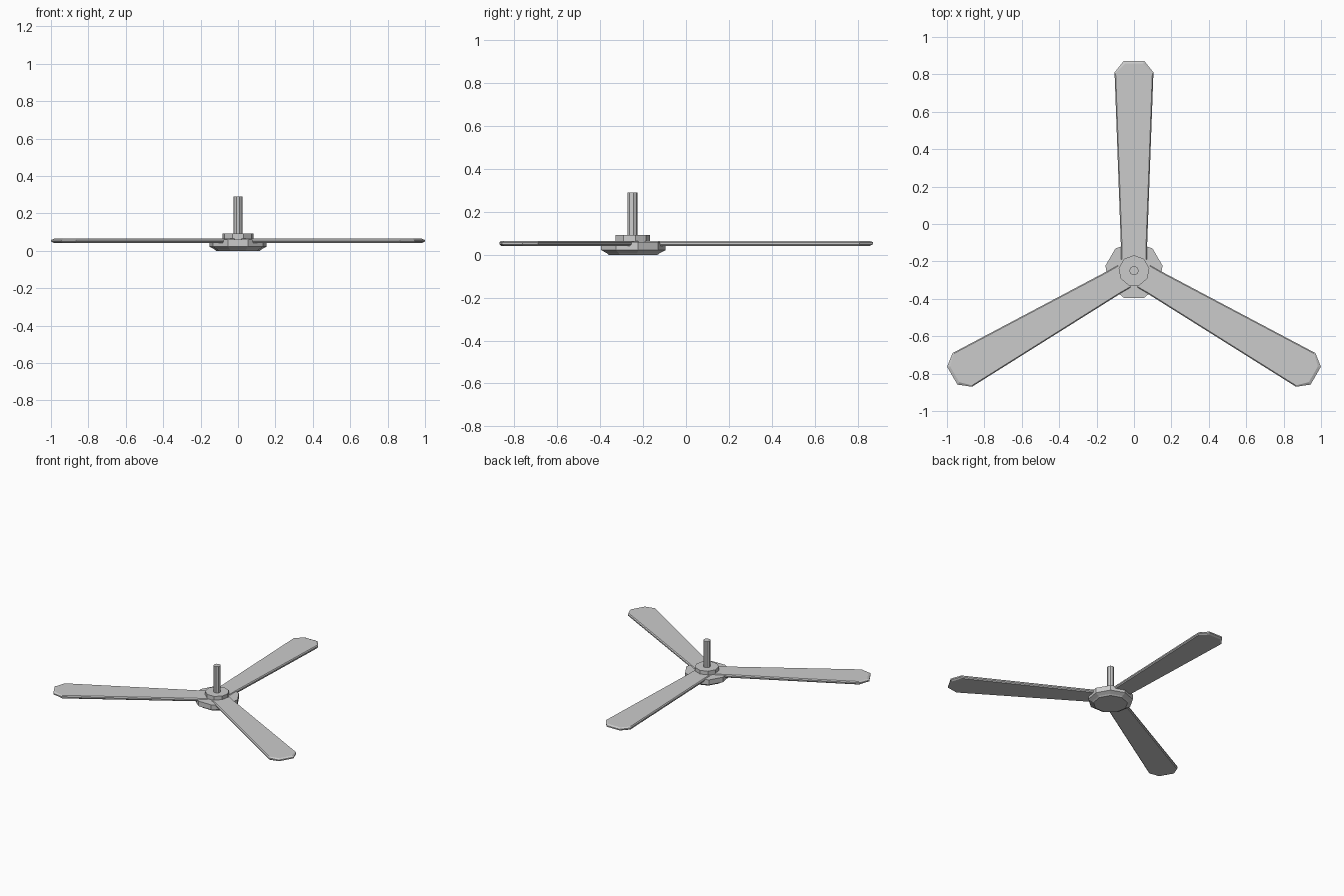
import bpy, bmesh
from math import sin, cos, pi, radians

if "Cube" in bpy.data.objects:
    bpy.data.objects.remove(bpy.data.objects["Cube"])

HUB_Y = -0.25


def loft(name, rings):
    """Closed solid from a stack of equal-length point rings, bottom to top."""
    bm = bmesh.new()
    loops = [[bm.verts.new(p) for p in ring] for ring in rings]
    n = len(loops[0])
    for a, b in zip(loops, loops[1:]):
        for i in range(n):
            j = (i + 1) % n
            bm.faces.new((a[i], a[j], b[j], b[i]))
    bm.faces.new(loops[0][::-1])
    bm.faces.new(loops[-1])
    bmesh.ops.recalc_face_normals(bm, faces=bm.faces[:])
    me = bpy.data.meshes.new(name)
    bm.to_mesh(me)
    bm.free()
    ob = bpy.data.objects.new(name, me)
    ob.location = (0, HUB_Y, 0)
    bpy.context.collection.objects.link(ob)
    return ob


def turned(name, profile, sides=9):
    """Faceted turned part from (radius, z) pairs, one corner towards +y."""
    return loft(name, [[(r * cos(pi / 2 + 2 * pi * i / sides),
                         r * sin(pi / 2 + 2 * pi * i / sides), z)
                        for i in range(sides)] for r, z in profile])


def blade_ring(z, inset):
    """Blade outline along +y: tapered sides and a clipped tip."""
    s, t = inset * 0.4, inset
    right = [(0.07 - s, 0.06), (0.07 - s, 0.13),
             (0.104 - s, 1.06 - t * 0.3), (0.055 - s, 1.122 - t)]
    return [(x, y, z) for x, y in right] + [(-x, y, z) for x, y in reversed(right)]


# Hub with chamfered underside, collar and drive rod
turned("hub", [(0.118, 0), (0.128, 0.008), (0.155, 0.022), (0.155, 0.06)])
turned("collar", [(0.083, 0.055), (0.083, 0.092)])
turned("rod", [(0.025, 0.085), (0.025, 0.29)])

# Three blades with bevelled rims
for k in range(3):
    blade = loft("blade_%d" % (k + 1), [
        blade_ring(0.042, 0.015), blade_ring(0.049, 0),
        blade_ring(0.058, 0), blade_ring(0.065, 0.015)])
    blade.rotation_euler.z = radians(120 * k)
